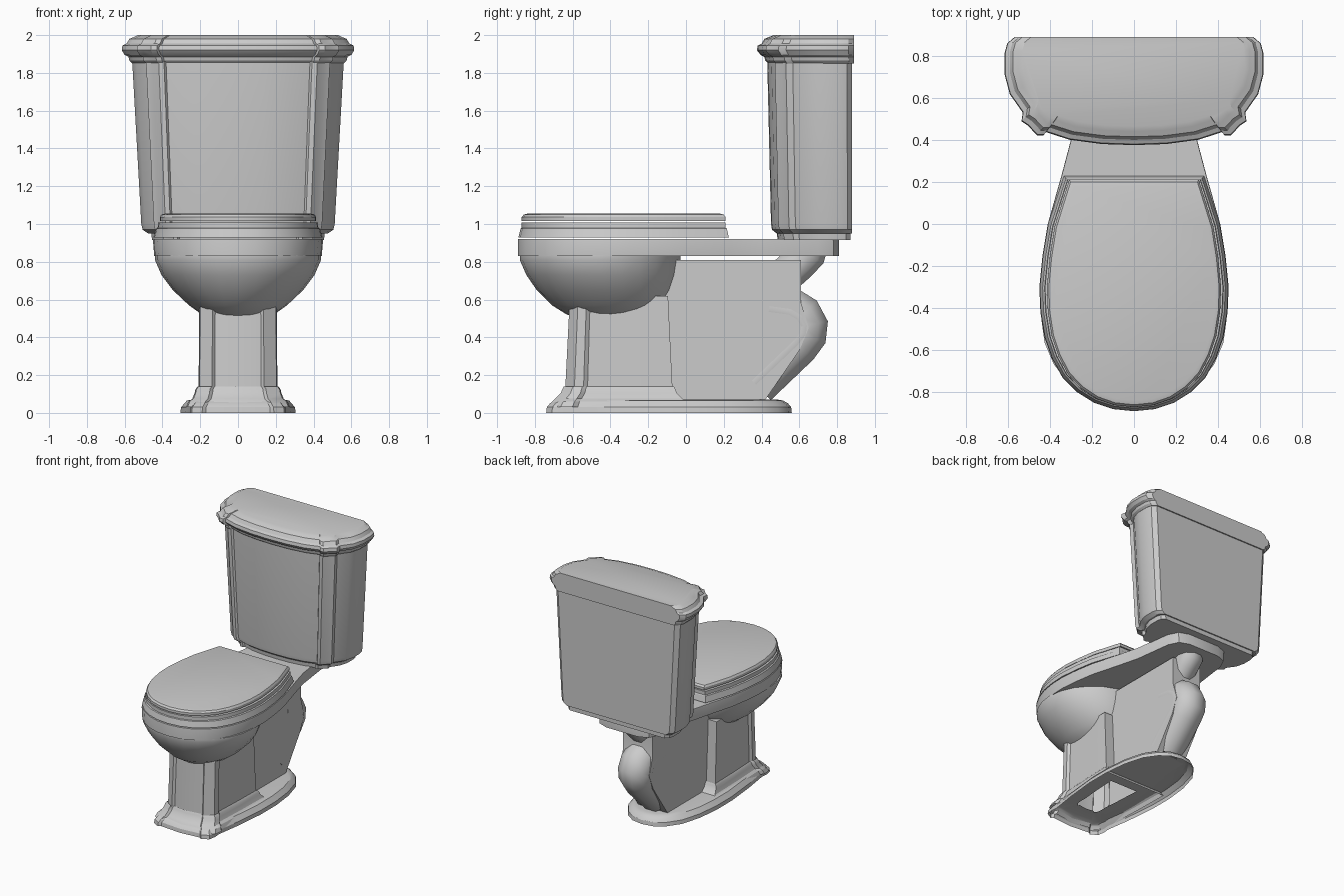
import bpy, bmesh, math

cube = bpy.data.objects.get("Cube")
if cube:
    bpy.data.objects.remove(cube, do_unlink=True)

ceramic = bpy.data.materials.new("grey ceramic")
ceramic.use_nodes = True
GREY = (0.6, 0.6, 0.6, 1)
ceramic.diffuse_color = GREY
ceramic.node_tree.nodes["Principled BSDF"].inputs["Base Color"].default_value = GREY


def finish(obj):
    """Link, colour and smooth an object while keeping its sharp edges."""
    bpy.context.collection.objects.link(obj)
    obj.data.materials.append(ceramic)
    bpy.ops.object.select_all(action='DESELECT')
    obj.select_set(True)
    bpy.context.view_layer.objects.active = obj
    if obj.type == 'MESH':
        bpy.ops.object.shade_smooth_by_angle(angle=math.radians(28))
    return obj


def skin(name, rings, bottom=True, top=True):
    """Join closed rings of equal length into one surface."""
    bm = bmesh.new()
    loops = [[bm.verts.new(p) for p in ring] for ring in rings]
    for a, b in zip(loops, loops[1:]):
        for i in range(len(a)):
            j = (i + 1) % len(a)
            bm.faces.new((a[i], a[j], b[j], b[i]))
    if bottom:
        bm.faces.new(loops[0][::-1])
    if top:
        bm.faces.new(loops[-1])
    bmesh.ops.recalc_face_normals(bm, faces=bm.faces)
    mesh = bpy.data.meshes.new(name)
    bm.to_mesh(mesh)
    bm.free()
    return finish(bpy.data.objects.new(name, mesh))


def mirrored(half):
    """Close a half outline (x >= 0) with its mirror image."""
    return half + [(-x, y) for x, y in reversed(half) if x > 0]


def loft(name, half, pivot, levels, **caps):
    """Stack an outline at (z, x scale, y scale), scaled about y = pivot."""
    outline = mirrored(half)
    return skin(name, [[(x * sx, pivot + (y - pivot) * sy, z) for x, y in outline]
                       for z, sx, sy in levels], **caps)


def tube(name, path, radius):
    curve = bpy.data.curves.new(name, 'CURVE')
    curve.dimensions = '3D'
    curve.bevel_depth = radius
    curve.bevel_resolution = 3
    curve.use_fill_caps = True
    line = curve.splines.new('POLY')
    line.points.add(len(path) - 1)
    for point, (y, z) in zip(line.points, path):
        point.co = (0, y, z, 1)
        point.radius = 1
    line.use_smooth = True
    return finish(bpy.data.objects.new(name, curve))


# Tank and its lid share a D-shaped outline with corner pilasters
BACK = 0.89
d_shape = [(0.92, 0), (0.98, 0.06), (1, 0.15), (1, 0.35), (0.96, 0.53), (0.86, 0.7),
           (0.87, 0.78), (0.82, 0.82), (0.75, 0.91), (0.70, 0.91), (0.68, 0.88),
           (0.5, 0.95), (0.25, 0.99), (0, 1)]


def tank_part(name, levels, back):
    half = [(x, back - d) for x, d in d_shape]
    return loft(name, half, back, levels)


tank_part("tank", [(0.95, 0.475, 0.40), (0.97, 0.505, 0.425), (1.0, 0.512, 0.43),
                   (1.86, 0.56, 0.45)], 0.88)
tank_part("tank_foot", [(0.915, 0.455, 0.385), (0.955, 0.46, 0.39)], 0.87)
tank_part("tank_lid", [(1.85, 0.56, 0.455), (1.865, 0.575, 0.47), (1.885, 0.58, 0.475),
                       (1.895, 0.60, 0.495), (1.92, 0.615, 0.515), (1.945, 0.612, 0.51),
                       (1.955, 0.59, 0.49), (1.98, 0.575, 0.475), (1.99, 0.55, 0.45),
                       (2.0, 0.53, 0.425)], BACK)

# Egg-shaped outline for the rim, seat and cover
egg = [(0.41, 0), (0.435, -0.15), (0.45, -0.3), (0.445, -0.42), (0.425, -0.54),
       (0.39, -0.64), (0.34, -0.73), (0.27, -0.80), (0.19, -0.85), (0.1, -0.88), (0, -0.89)]
deck = [(0, 0.81), (0.14, 0.81), (0.22, 0.78), (0.26, 0.7), (0.3, 0.4), (0.345, 0.23)]
loft("rim_and_deck", deck + egg, -0.33,
     [(0.83, 0.985, 1), (0.91, 1, 1), (0.92, 0.995, 0.998)])

seat = [(0.335, 0.23)] + egg
loft("seat", seat, -0.33, [(0.928, 0.995, 0.995), (0.975, 0.965, 0.975),
                           (0.98, 0.945, 0.965), (1.008, 0.94, 0.965)])
loft("seat_cover", seat, -0.33, [(1.016, 0.92, 0.965), (1.036, 0.92, 0.965),
                                 (1.05, 0.90, 0.945), (1.055, 0.86, 0.91)])

# Bowl: ellipses given by height, half width, front and back
bowl_rings = []
for z, half_width, front, back in [(0.5, 0.13, -0.57, -0.2), (0.52, 0.19, -0.63, -0.16),
                                   (0.57, 0.26, -0.71, -0.1), (0.65, 0.345, -0.79, -0.06),
                                   (0.73, 0.405, -0.845, -0.04), (0.81, 0.44, -0.88, -0.03),
                                   (0.835, 0.44, -0.88, -0.03)]:
    turns = [2 * math.pi * i / 24 for i in range(24)]
    bowl_rings.append([(half_width * math.cos(t),
                        (front + back) / 2 + (back - front) / 2 * math.sin(t), z)
                       for t in turns])
skin("bowl", bowl_rings)

# Front column with corner pilasters, and its stepped plinth
column = [(0, -0.62), (0.12, -0.605), (0.135, -0.62), (0.2, -0.575), (0.205, -0.53),
          (0.19, -0.51), (0.2, -0.3), (0.205, -0.09), (0, -0.09)]
loft("column", column, -0.35, [(0.08, 1.02, 1.08), (0.62, 1, 0.98)], bottom=False)
loft("column_plinth", column, -0.35,
     [(0.03, 1.34, 1.4), (0.06, 1.28, 1.33), (0.075, 1.18, 1.27), (0.105, 1.12, 1.16),
      (0.125, 1.1, 1.13), (0.14, 1.04, 1.1)], bottom=False, top=False)

# Foot, hollow from below
foot = [(0, -0.74), (0.17, -0.725), (0.19, -0.74), (0.245, -0.71), (0.255, -0.65),
        (0.25, -0.6), (0.28, -0.4), (0.305, -0.15), (0.305, 0.05), (0.285, 0.23),
        (0.24, 0.39), (0.17, 0.49), (0.09, 0.545), (0, 0.56)]
loft("foot", foot, -0.09, [(0, 1, 1), (0.03, 0.99, 0.995), (0.05, 0.93, 0.97),
                           (0.065, 0.89, 0.93), (0.07, 0.8, 0.89), (0.07, 0.4, 0.72)],
     bottom=False, top=False)

# Rear wall, a flat-sided slab
wall = [(-0.12, 0.07), (0.42, 0.07), (0.6, 0.33), (0.65, 0.45), (0.61, 0.58),
        (0.61, 0.81), (-0.12, 0.81)]
skin("rear_wall", [[(x, y, z) for y, z in wall] for x in (-0.13, 0.13)])

# Trapway pipes behind the wall
tube("trapway_bend", [(0.36, 0.16), (0.58, 0.37), (0.62, 0.42), (0.625, 0.46),
                      (0.6, 0.505), (0.55, 0.535), (0.44, 0.55)], 0.135)
tube("trapway_neck", [(0.46, 0.67), (0.6, 0.795), (0.645, 0.84), (0.66, 0.9)], 0.1)
